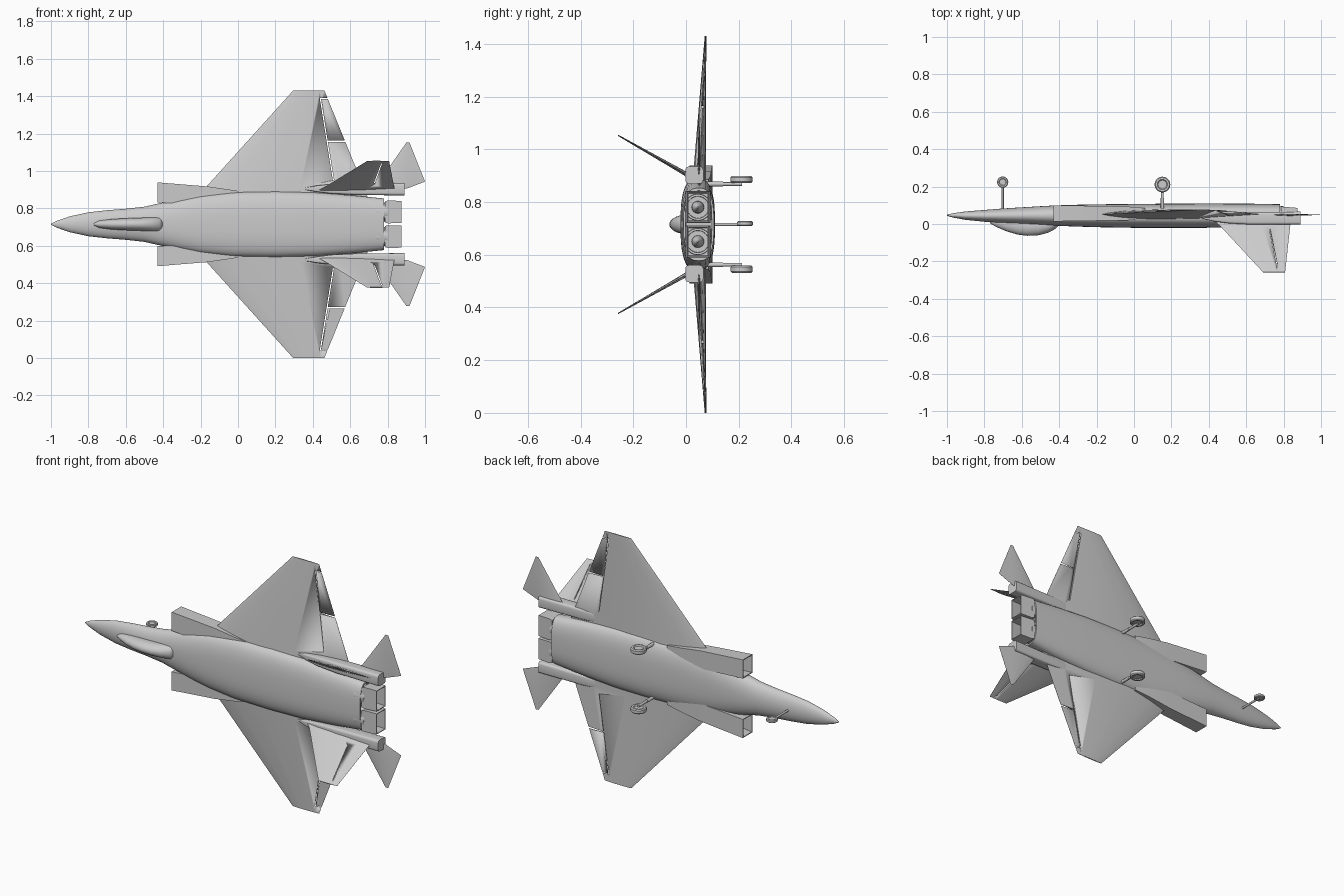
import bpy, bmesh
from math import sin, cos, pi, radians, atan2, hypot

if "Cube" in bpy.data.objects:
    bpy.data.objects.remove(bpy.data.objects["Cube"])

CZ = 0.715  # the span runs along z, symmetric about this height


def loft(name, rings, angle=35):
    """Skin a list of equal-length rings (points are x, y, span) and cap both ends."""
    bm = bmesh.new()
    vs = [[bm.verts.new((x, y, CZ + s)) for x, y, s in r] for r in rings]
    n = len(vs[0])
    for a, b in zip(vs, vs[1:]):
        for i in range(n):
            bm.faces.new((a[i], a[(i + 1) % n], b[(i + 1) % n], b[i]))
    bm.faces.new(vs[0])
    bm.faces.new(vs[-1])
    bmesh.ops.recalc_face_normals(bm, faces=bm.faces)
    me = bpy.data.meshes.new(name)
    bm.to_mesh(me)
    bm.free()
    ob = bpy.data.objects.new(name, me)
    bpy.context.collection.objects.link(ob)
    bpy.ops.object.select_all(action='DESELECT')
    ob.select_set(True)
    bpy.context.view_layer.objects.active = ob
    bpy.ops.object.shade_smooth_by_angle(angle=radians(angle))
    return ob


def oval(x, w, y0, y1, e=2.0, s=0.0, n=40):
    """Superellipse ring across the x axis."""
    out = []
    for i in range(n):
        c, d = cos(2 * pi * i / n), sin(2 * pi * i / n)
        p = lambda v: (abs(v) ** (2 / e)) * (1 if v >= 0 else -1)
        out.append((x, (y0 + y1) / 2 + (y1 - y0) / 2 * p(d), s + w * p(c)))
    return out


def rect(x, s0, s1, y0, y1):
    return [(x, y0, s0), (x, y0, s1), (x, y1, s1), (x, y1, s0)]


FOIL = [(0, 0), (.04, .3), (.15, .7), (.35, 1), (.6, .85), (.85, .35), (1, .04)]


def foil(x0, x1, y, s, ty, ts=0.0):
    """Thin lens section from x0 to x1, thickness directed along (ty, ts)."""
    pts = [(f, t) for f, t in FOIL] + [(f, -t) for f, t in FOIL[:0:-1]]
    return [(x0 + f * (x1 - x0), y + t * ty, s + t * ts) for f, t in pts]


def slot(ob, p, q, width, y0=-0.4, y1=0.4):
    """Cut a narrow groove through ob from p to q, given as (x, span)."""
    dx, ds = q[0] - p[0], q[1] - p[1]
    k = width / 2 / hypot(dx, ds)
    nx, ns = -ds * k, dx * k
    quad = [(p[0] + nx, p[1] + ns), (q[0] + nx, q[1] + ns),
            (q[0] - nx, q[1] - ns), (p[0] - nx, p[1] - ns)]
    cut = loft("cutter", [[(x, y, s) for x, s in quad] for y in (y0, y1)])
    cut.hide_render = True
    m = ob.modifiers.new("slot", 'BOOLEAN')
    m.operation, m.solver, m.object = 'DIFFERENCE', 'EXACT', cut
    bpy.context.view_layer.objects.active = ob
    bpy.ops.object.modifier_apply(modifier=m.name)
    bpy.data.objects.remove(cut)


def strut(name, x, s, y0, y1, r):
    loft(name, [[(x + r * cos(a * pi / 8), y, s + r * sin(a * pi / 8)) for a in range(16)]
                for y in (y0, y1)])


def wheel(name, x, y, s, r, w):
    prof = [(-.3, .55), (-.5, .65), (-.5, .88), (-.3, 1), (.3, 1), (.5, .88), (.5, .65), (.3, .55)]
    loft(name, [[(x + r * k * cos(a * pi / 16), y + r * k * sin(a * pi / 16), s + w * t)
                 for a in range(32)] for t, k in prof], 40)


# fuselage: x, half width, top, belly, squareness
BODY = [(-1, .003, .044, .05, 2), (-.97, .018, .035, .057, 2), (-.9, .042, .022, .067, 2),
        (-.8, .064, .012, .075, 2), (-.7, .075, .005, .083, 2), (-.6, .083, .0, .089, 2),
        (-.5, .094, -.005, .095, 2.1), (-.43, .11, -.009, .099, 2.2), (-.3, .138, -.014, .103, 2.4),
        (-.2, .156, -.017, .105, 2.5), (-.03, .173, -.02, .107, 2.6), (.2, .176, -.021, .109, 2.7),
        (.4, .171, -.02, .11, 2.8), (.6, .156, -.016, .109, 2.8), (.78, .138, -.01, .106, 2.8)]
rings = [oval(*b) for b in BODY]
rings += [oval(.78, .128, -.002, .098, 2.8), oval(.75, .124, .0, .096, 2.8)]
loft("fuselage", rings)

# canopy bubble
CAN = [(-.77, .008, .004), (-.74, .02, -.014), (-.68, .027, -.04), (-.62, .031, -.057),
       (-.57, .033, -.063), (-.51, .035, -.06), (-.46, .037, -.047), (-.42, .037, -.026),
       (-.405, .03, -.012)]
loft("canopy", [oval(x, w, y, .04, 2, n=28) for x, w, y in CAN], 50)

for k, label in ((1, "upper"), (-1, "lower")):
    # air intake: open box in front, fairing into the body behind
    loft("intake_" + label, [rect(x, k * a, k * b, c, d) for x, a, b, c, d in (
        (.06, .12, .17, .03, .085), (-.03, .1, .183, .02, .093), (-.16, .1, .202, .018, .096),
        (-.43, .117, .224, .014, .1), (-.43, .122, .219, .019, .095), (-.2, .11, .19, .025, .09))])

    # wing with drooping tip and separated control surfaces
    wing = loft("wing_" + label, [foil(-.235, .70, .05, k * .13, .027),
                                  foil(-.17, .672, .052, k * .2, .024),
                                  foil(.295, .462, .074, k * .715, .003)], 25)
    slot(wing, (.44, k * .675), (.51, k * .235), .006)
    slot(wing, (.475, k * .445), (.60, k * .445), .008)
    slot(wing, (.438, k * .672), (.50, k * .672), .004)

    # tail boom, tapering forward into the wing root
    loft("tail_boom_" + label, [oval(x, w, c, d, 5, k * s, 28) for x, s, w, c, d in (
        (.36, .19, .006, .03, .045), (.42, .19, .017, .015, .055),
        (.5, .189, .026, .004, .06), (.62, .188, .031, -.003, .064), (.89, .187, .033, -.003, .066))])

    # canted fin with rudder gap
    fin = loft("fin_" + label, [foil(.43, .84, .015, k * .182, .004, k * .008),
                                foil(.46, .835, -.01, k * .197, .004, k * .007),
                                foil(.69, .808, -.258, k * .338, .001, k * .002)], 25)
    slot(fin, (.726, k * .212), (.768, k * .325), .005)

    # tailplane
    loft("tailplane_" + label, [foil(.725, .90, .049, k * .19, .006),
                                foil(.755, 1.0, .049, k * .228, .005),
                                foil(.9, .917, .05, k * .437, .001)], 25)

    # engine: round core, cone and rectangular nozzle
    loft("engine_" + label, [oval(x, r, .045 - r, .045 + r, 2, k * .065, 24) for x, r in (
        (.74, .055), (.80, .05), (.80, .042), (.77, .04), (.77, .025), (.80, .022), (.84, .003))])
    loft("nozzle_" + label, [rect(x, k * a, k * b, c, d) for x, a, b, c, d in (
        (.785, .01, .122, -.002, .093), (.80, .005, .127, .0, .092), (.875, .007, .125, .006, .086),
        (.875, .011, .121, .010, .082), (.80, .009, .123, .004, .088), (.785, .014, .118, .002, .089))])

    # main gear
    strut("main_strut_" + label, .152, k * .153, .08, .213, .007)
    strut("main_strut_sleeve_" + label, .152, k * .153, .08, .14, .009)
    wheel("main_wheel_" + label, .152, .211, k * .17, .042, .027)

# nose gear
strut("nose_strut", -.702, 0, .06, .225, .006)
wheel("nose_wheel", -.702, .224, .003, .03, .018)
